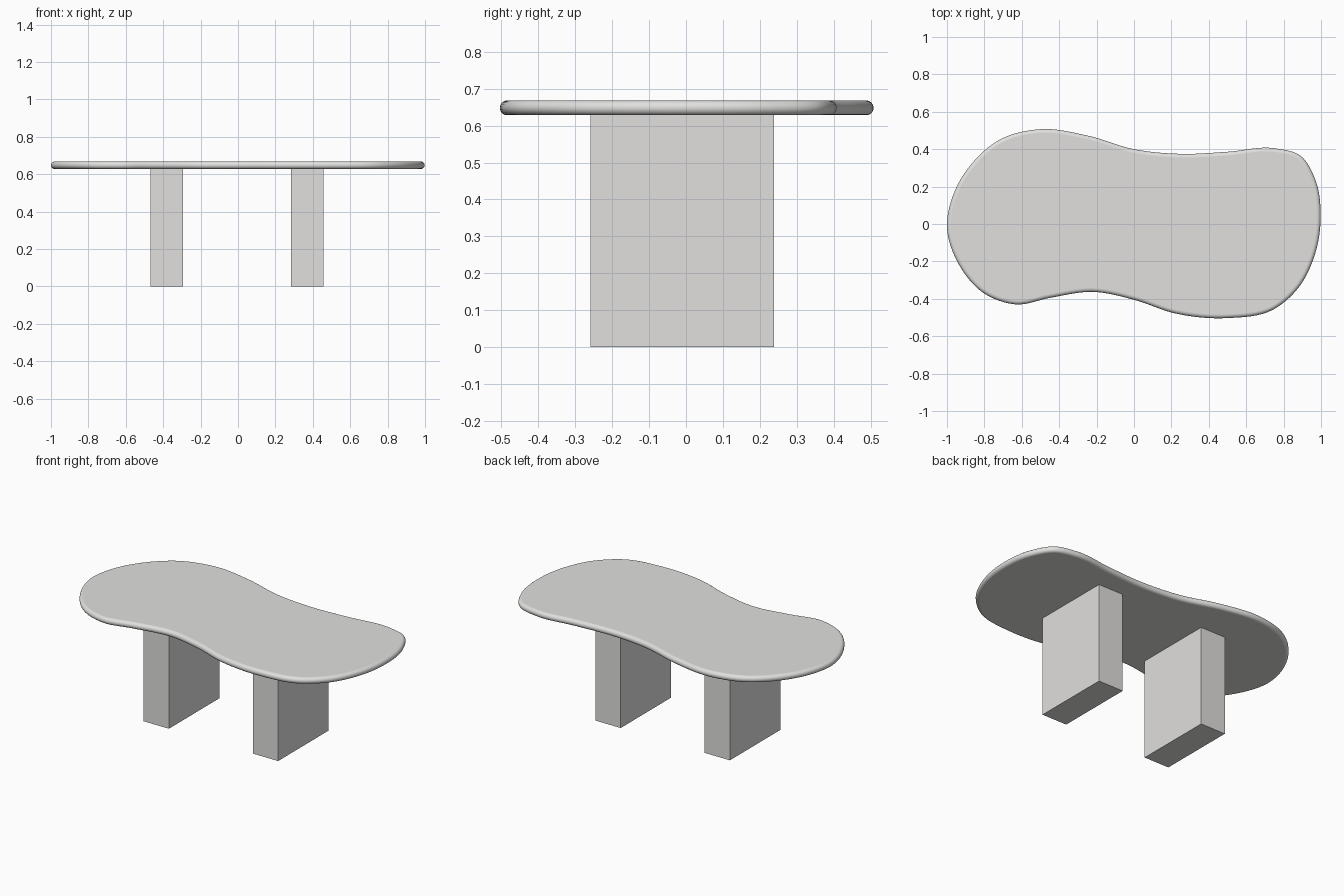
import bpy, bmesh, math
from mathutils import Vector

if "Cube" in bpy.data.objects:
    bpy.data.objects.remove(bpy.data.objects["Cube"])

mat = bpy.data.materials.new("light grey")
mat.diffuse_color = (0.75, 0.745, 0.735, 1)
mat.use_nodes = True
mat.node_tree.nodes["Principled BSDF"].inputs["Base Color"].default_value = mat.diffuse_color

# Outline of the organic top, clockwise from the left tip
knots = [(-1, -0.02), (-0.965, 0.16), (-0.87, 0.32), (-0.72, 0.45), (-0.5, 0.507),
         (-0.25, 0.473), (0, 0.4), (0.25, 0.375), (0.5, 0.386), (0.75, 0.405),
         (0.89, 0.365), (0.97, 0.235), (0.998, 0.04), (0.965, -0.17), (0.88, -0.34),
         (0.74, -0.46), (0.5, -0.503), (0.22, -0.478), (0, -0.405), (-0.22, -0.363),
         (-0.45, -0.395), (-0.63, -0.43), (-0.8, -0.372), (-0.94, -0.21)]


def smooth_loop(pts, steps):
    """Closed centripetal-style spline through the points."""
    p = [Vector(q) for q in pts]
    n, out = len(p), []
    for i in range(n):
        a, b, c, d = p[i - 1], p[i], p[(i + 1) % n], p[(i + 2) % n]
        l0, l1, l2 = (b - a).length, (c - b).length, (d - c).length
        m1 = ((b - a) / l0 * l1 + (c - b) / l1 * l0) / (l0 + l1) * l1
        m2 = ((c - b) / l1 * l2 + (d - c) / l2 * l1) / (l1 + l2) * l1
        for k in range(steps):
            t = k / steps
            out.append(b * (2*t**3 - 3*t*t + 1) + m1 * (t**3 - 2*t*t + t)
                       + c * (3*t*t - 2*t**3) + m2 * (t**3 - t*t))
    return out


def make_object(name, bm):
    bmesh.ops.recalc_face_normals(bm, faces=bm.faces)
    me = bpy.data.meshes.new(name)
    bm.to_mesh(me)
    bm.free()
    me.materials.append(mat)
    ob = bpy.data.objects.new(name, me)
    bpy.context.collection.objects.link(ob)
    return ob


# Table top: outline swept through a half-round edge
loop = smooth_loop(knots, 8)
n = len(loop)
normals = []
for i in range(n):
    t = loop[(i + 1) % n] - loop[i - 1]
    normals.append(Vector((-t.y, t.x)).normalized())
bm = bmesh.new()
r, zc, rings = 0.02, 0.648, []
for j in range(13):
    a = -math.pi / 2 + math.pi * j / 12
    inset = r * (1 - math.cos(a))
    rings.append([bm.verts.new((*(p - nn * inset), zc + r * math.sin(a)))
                  for p, nn in zip(loop, normals)])
for lo, hi in zip(rings, rings[1:]):
    for i in range(n):
        k = (i + 1) % n
        bm.faces.new((lo[i], lo[k], hi[k], hi[i]))
bm.faces.new(rings[0])
bm.faces.new(rings[-1])
top = make_object("table_top", bm)
for f in top.data.polygons:
    f.use_smooth = len(f.vertices) == 4

# Two slab legs
for name, x in (("left_leg", -0.382), ("right_leg", 0.37)):
    bm = bmesh.new()
    bmesh.ops.create_cube(bm, size=1)
    for v in bm.verts:
        v.co = (x + v.co.x * 0.174, -0.01 + v.co.y * 0.496, (v.co.z + 0.5) * 0.63)
    make_object(name, bm)
